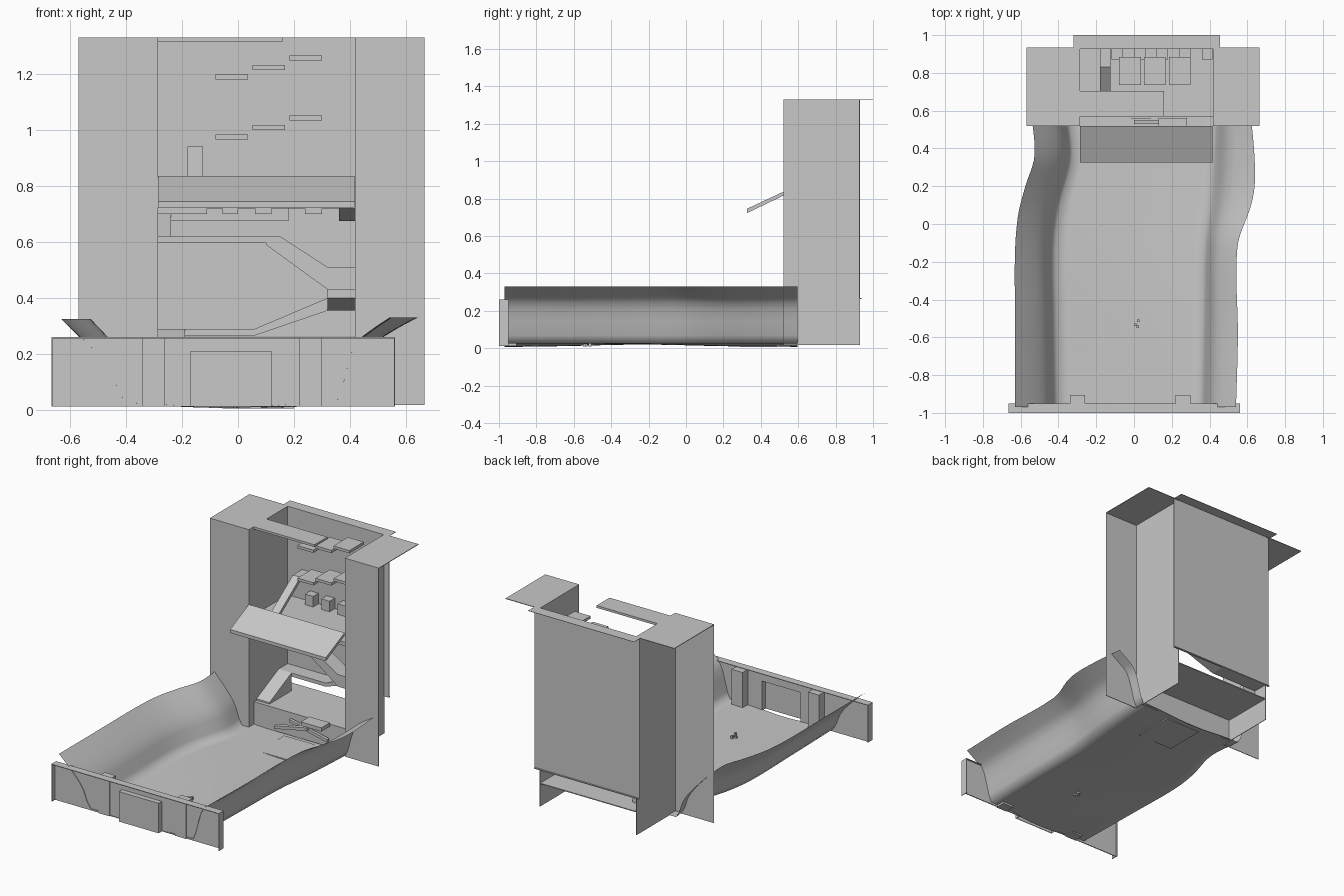
import bpy, bmesh, math

if "Cube" in bpy.data.objects:
    bpy.data.objects.remove(bpy.data.objects["Cube"])

grey = bpy.data.materials.new("stone_grey")
grey.diffuse_color = (0.58, 0.58, 0.58, 1)
grey.use_nodes = True
grey.node_tree.nodes["Principled BSDF"].inputs["Base Color"].default_value = grey.diffuse_color


def finish(name, bm):
    bmesh.ops.recalc_face_normals(bm, faces=bm.faces[:])
    me = bpy.data.meshes.new(name)
    bm.to_mesh(me)
    bm.free()
    ob = bpy.data.objects.new(name, me)
    me.materials.append(grey)
    bpy.context.collection.objects.link(ob)
    return ob


def box(name, x0, x1, y0, y1, z0, z1):
    bm = bmesh.new()
    bmesh.ops.create_cube(bm, size=1)
    for v in bm.verts:
        v.co = ((x0 + x1) / 2 + v.co.x * (x1 - x0),
                (y0 + y1) / 2 + v.co.y * (y1 - y0),
                (z0 + z1) / 2 + v.co.z * (z1 - z0))
    return finish(name, bm)


def prism(name, pts, axis, a, b):
    """Extrude a profile: axis 'x' uses (y, z) points, axis 'y' uses (x, z)."""
    bm = bmesh.new()
    put = (lambda p, t: (t, p[0], p[1])) if axis == 'x' else (lambda p, t: (p[0], t, p[1]))
    lo = [bm.verts.new(put(p, a)) for p in pts]
    hi = [bm.verts.new(put(p, b)) for p in pts]
    bm.faces.new(lo)
    bm.faces.new(hi)
    n = len(pts)
    for i in range(n):
        bm.faces.new((lo[i], lo[(i + 1) % n], hi[(i + 1) % n], hi[i]))
    return finish(name, bm)


def curve(keys, t):
    """Smooth curve through (t, value) keys, with averaged slopes."""
    n = len(keys)
    slope = []
    for i in range(n):
        a, b = keys[max(i - 1, 0)], keys[min(i + 1, n - 1)]
        slope.append((b[1] - a[1]) / (b[0] - a[0]))
    t = min(max(t, keys[0][0]), keys[-1][0])
    for i in range(n - 1):
        (a, va), (b, vb) = keys[i], keys[i + 1]
        if t <= b:
            h = b - a
            u = (t - a) / h
            return (va * (2 * u**3 - 3 * u**2 + 1) + vb * (3 * u**2 - 2 * u**3)
                    + h * slope[i] * (u**3 - 2 * u**2 + u) + h * slope[i + 1] * (u**3 - u**2))


# Valley ground: one smooth sheet, swept along y with wandering edges
left_rim = [(-.97, -.63), (-.5, -.63), (-.15, -.63), (.05, -.613), (.2, -.575), (.36, -.527), (.6, -.545)]
left_foot = [(-.97, -.40), (-.5, -.41), (-.1, -.415), (.1, -.39), (.36, -.325), (.6, -.345)]
right_foot = [(-.97, .35), (-.5, .36), (-.1, .37), (.2, .40), (.6, .425)]
right_rim = [(-.97, .54), (-.6, .55), (-.12, .548), (.1, .62), (.22, .64), (.4, .635), (.6, .615)]
left_bank = [(0, .325), (.35, .25), (.6, .19), (.76, .14), (.9, .06), (1, .025)]
right_bank = [(0, .025), (.12, .08), (.25, .18), (.38, .24), (.65, .285), (1, .33)]
bm = bmesh.new()
rows = []
for j in range(49):
    y = -.97 + 1.565 * j / 48
    a, b, c, d = (curve(k, y) for k in (left_rim, left_foot, right_foot, right_rim))
    row = []
    for i in range(10):
        t = i / 9
        row.append((a + (b - a) * t, curve(left_bank, t)))
    for i in range(1, 14):
        t = i / 14
        wave = .010 * math.sin(4 * y + 5 * t) * math.sin(math.pi * t)
        row.append((b + (c - b) * t, .025 - .008 * math.sin(math.pi * t) + wave))
    for i in range(11):
        t = i / 10
        row.append((c + (d - c) * t, curve(right_bank, t)))
    rows.append([bm.verts.new((x, y, z)) for x, z in row])
for r, s in zip(rows, rows[1:]):
    for i in range(len(r) - 1):
        bm.faces.new((r[i], r[i + 1], s[i + 1], s[i]))
for f in bm.faces:
    f.smooth = True
finish("valley_ground", bm)

# Front wall: thin sheet with a hollow projecting gate, cap and ends
T = .004
box("front_wall_left", -.665, -.17, -.966, -.96, .012, .258)
box("front_wall_right", .12, .56, -.966, -.96, .012, .258)
box("front_wall_lintel", -.17, .12, -.966, -.96, .21, .258)
box("front_wall_cap", -.665, .56, -1.0, -.95, .256, .26)
box("gate", -.17, .12, -1.0, -.996, .012, .21)
box("gate_top", -.17, .12, -.996, -.96, .206, .21)
for i, x in enumerate((-.17, .12 - T)):
    box(f"gate_side_{i}", x, x + T, -.996, -.96, .012, .206)
for i, x in enumerate((-.34, .22)):
    box(f"gate_buttress_{i}", x, x + .08, -.972, -.905, .012, .256)
for i, x in enumerate((-.665, .56 - T)):
    box(f"front_wall_end_{i}", x, x + T, -1.0, -.95, .012, .256)

# Small stones on the valley floor
for i, (x, y) in enumerate(((.0, -.54), (.015, -.52), (.012, -.55))):
    box(f"pebble_{i}", x, x + .014, y, y + .014, .01, .035 + .008 * i)

# Tower: open shell of front and side panels with a flat roof
box("tower_front_left", -.57, -.285, .52, .52 + T, .018, 1.33)
box("tower_front_right", .417, .665, .52, .52 + T, .018, 1.33)
box("tower_side_left", -.285 - T, -.285, .52, .93, .018, 1.33)
box("tower_side_right", .417, .417 + T, .52, .93, .018, 1.33)
box("tower_back", -.31, .455, .93 - T, .93, .262, 1.33)
box("roof_left", -.57, -.285, .52, .935, 1.326, 1.33)
box("roof_right", .417, .665, .52, .935, 1.326, 1.33)
box("roof_back", -.32, .455, .93, 1.0, 1.328, 1.33)
box("roof_strip", -.285, .16, .57, .705, 1.315, 1.33)
box("base_flange", -.31, .455, .93, .938, .262, .268)

# Ground storey: low floor, plinth and entrance planks
box("ground_floor", -.285, .417, .575, .926, .166, .172)
box("plinth_front", -.285, .417, .575, .58, .02, .172)
box("entry_slab", -.055, .20, .29, .56, .006, .016)
box("entry_table", .13, .28, .47, .56, .165, .19)
prism("entry_plank", [(-.08, .08), (.16, .13), (.16, .15), (-.08, .10)], 'y', .49, .52)
prism("entry_plank_low", [(.0, .13), (.28, .07), (.28, .09), (.0, .15)], 'y', .53, .55)

# Rising path: left side, rear run, right side, front run, left side
prism("left_path_low", [(.60, .172), (.83, .172), (.83, .29), (.60, .182)], 'x', -.285, -.19)
prism("rear_path", [(-.285, .266), (.06, .266), (.32, .355), (.417, .355), (.417, .40), (.32, .40),
                    (.06, .29), (-.285, .29)], 'y', .83, .926)
prism("right_path", [(.83, .355), (.69, .40), (.69, .50), (.83, .40)], 'x', .32, .417)
prism("front_path", [(-.285, .597), (.10, .597), (.10, .59), (.32, .43), (.417, .43), (.417, .51),
                     (.32, .51), (.15, .62), (-.285, .62)], 'y', .585, .69)
prism("left_path_high", [(.69, .597), (.83, .675), (.83, .70), (.69, .62)], 'x', -.285, -.24)
prism("upper_left_ramp", [(.58, .74), (.84, .92), (.926, .92), (.926, .94), (.83, .94), (.58, .765)],
      'x', -.18, -.125)

# Upper deck, battlements and sloping canopy
box("upper_deck", -.285, .417, .57, .926, .72, .745)
box("deck_beam", -.24, .18, .83, .926, .675, .72)
prism("right_path_high", [(.83, .675), (.66, .72), (.83, .72)], 'x', .36, .417)
for i, (a, b) in enumerate(((-.285, -.11), (-.055, .0), (.06, .12), (.24, .30))):
    box(f"deck_corbel_{i}", a, b, .57, .62, .70, .72)
for i in range(5):
    x = -.12 + .12 * i
    box(f"battlement_{i}", x, min(x + .06, .415), .87, .926, .745, .815)
prism("canopy", [(.325, .722), (.325, .745), (.52, .836), (.52, .815)], 'x', -.285, .415)

# Two flights of stepped slabs near the back wall
for f, z in enumerate((.965, 1.18)):
    for i in range(3):
        x = -.08 + .132 * i
        box(f"step_slab_{f}_{i}", x, x + .116, .735, .885, z + .034 * i, z + .034 * i + .018)
